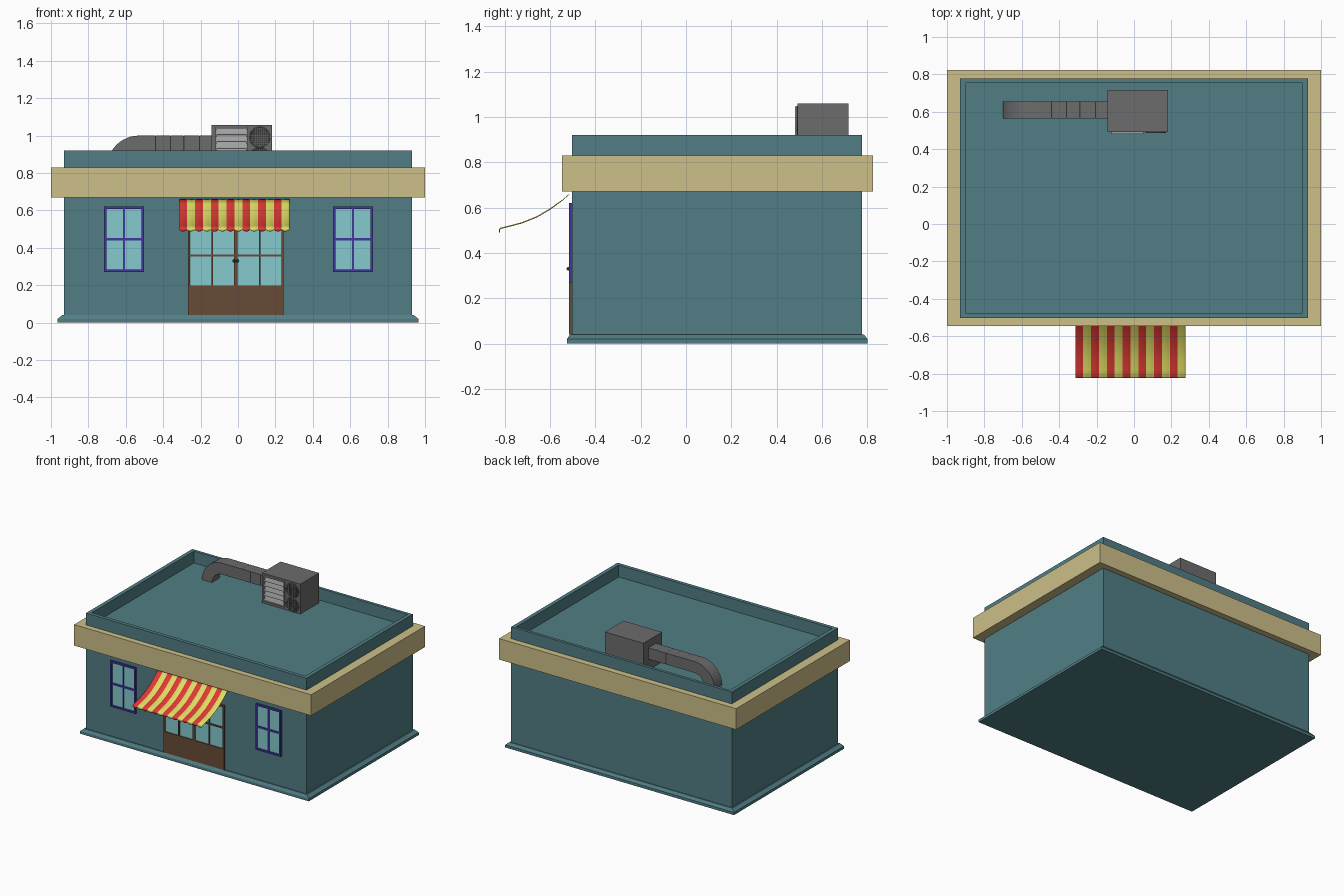
import bpy, bmesh, math
from mathutils import Vector

if "Cube" in bpy.data.objects:
    bpy.data.objects.remove(bpy.data.objects["Cube"])


def mat(name, r, g, b):
    m = bpy.data.materials.new(name)
    m.diffuse_color = [(c / 255) ** 2.2 for c in (r, g, b)] + [1]
    m.use_nodes = True
    m.node_tree.nodes["Principled BSDF"].inputs["Base Color"].default_value = m.diffuse_color
    return m


TEAL = mat("teal", 82, 125, 132)
SAND = mat("sand", 204, 190, 135)
BLUE = mat("blue", 68, 58, 160)
GLASS = mat("glass", 133, 200, 204)
BROWN = mat("brown", 104, 76, 58)
RED = mat("red", 220, 60, 55)
YELLOW = mat("yellow", 222, 220, 100)
GREY = mat("grey", 108, 108, 108)
LIGHT = mat("light_grey", 160, 160, 160)
DARK = mat("dark_grey", 60, 60, 60)


def make(name, verts, faces, *mats):
    me = bpy.data.meshes.new(name)
    me.from_pydata(verts, [], faces)
    ob = bpy.data.objects.new(name, me)
    bpy.context.collection.objects.link(ob)
    for m in mats:
        me.materials.append(m)
    bm = bmesh.new()
    bm.from_mesh(me)
    bmesh.ops.recalc_face_normals(bm, faces=bm.faces)
    bm.to_mesh(me)
    bm.free()
    return ob


def boxes(name, m, *bounds):
    """One object from boxes given as (x0, x1, y0, y1, z0, z1)."""
    v, f = [], []
    for x0, x1, y0, y1, z0, z1 in bounds:
        n = len(v)
        v += [(x, y, z) for z in (z0, z1) for x, y in ((x0, y0), (x1, y0), (x1, y1), (x0, y1))]
        f += [[n + i for i in q] for q in ((3, 2, 1, 0), (4, 5, 6, 7), (0, 1, 5, 4),
                                           (1, 2, 6, 5), (2, 3, 7, 6), (3, 0, 4, 7))]
    return make(name, v, f, m)


def stack(name, m, levels, closed=False):
    """Rectangular rings (half width, y0, y1, z) joined in order, capped or looped."""
    v, f = [], []
    for hx, y0, y1, z in levels:
        v += [(-hx, y0, z), (hx, y0, z), (hx, y1, z), (-hx, y1, z)]
    n = len(levels)
    for k in range(n if closed else n - 1):
        a, b = 4 * k, 4 * ((k + 1) % n)
        f += [(a + i, a + (i + 1) % 4, b + (i + 1) % 4, b + i) for i in range(4)]
    if not closed:
        f += [(3, 2, 1, 0), tuple(range(4 * n - 4, 4 * n))]
    return make(name, v, f, m)


# Walls with plinth, parapet and sunken roof
W = (0.93, -0.503, 0.777)
stack("building_walls", TEAL, [(0.965, -0.525, 0.80, 0), (0.965, -0.525, 0.80, 0.02),
                               (0.94, -0.512, 0.785, 0.04), W + (0.04,), W + (0.92,),
                               (0.90, -0.475, 0.755, 0.92), (0.90, -0.475, 0.755, 0.83)])
# Cornice band
C = (1.0, -0.546, 0.824)
stack("cornice", SAND, [C + (0.67,), C + (0.83,), W + (0.83,), W + (0.67,)], closed=True)

# Windows
for side, x0, x1 in (("left", -0.717, -0.503), ("right", 0.508, 0.722)):
    z0, z1, t, xm = 0.27, 0.62, 0.013, (x0 + x1) / 2
    boxes(side + "_window_glass", GLASS, (x0 + t, x1 - t, -0.507, -0.50, z0 + t, z1 - t))
    boxes(side + "_window_frame", BLUE,
          (x0, x0 + t, -0.517, -0.50, z0, z1), (x1 - t, x1, -0.517, -0.50, z0, z1),
          (x0 + t, x1 - t, -0.517, -0.50, z0, z0 + t), (x0 + t, x1 - t, -0.517, -0.50, z1 - t, z1),
          (xm - 0.005, xm + 0.005, -0.513, -0.50, z0 + t, z1 - t),
          (x0 + t, x1 - t, -0.514, -0.50, 0.438, 0.452))

# Double door
boxes("door_glass", GLASS, (-0.255, 0.232, -0.507, -0.50, 0.20, 0.525))
bars = [(-0.266, 0.242, -0.514, -0.50, 0.04, 0.20), (-0.266, 0.242, -0.517, -0.50, 0.518, 0.532)]
for x, w in ((-0.262, 0.006), (-0.139, 0.004), (-0.012, 0.01), (0.115, 0.004), (0.238, 0.006)):
    bars.append((x - w, x + w, -0.516, -0.50, 0.04 if w > 0.005 else 0.20, 0.525))
bars.append((-0.26, 0.236, -0.515, -0.50, 0.354, 0.364))
boxes("door_frame", BROWN, *bars)
for s in (-1, 1):
    bpy.ops.mesh.primitive_uv_sphere_add(segments=12, ring_count=8, radius=0.008,
                                         location=(-0.012 + s * 0.009, -0.519, 0.33))
    bpy.context.object.name = "door_knob"
    bpy.context.object.data.materials.append(DARK)

# Striped awning: sagging profile swept across, rippled stripe by stripe
prof = [(-0.515, 0.66), (-0.545, 0.633), (-0.60, 0.592), (-0.66, 0.557), (-0.72, 0.533),
        (-0.78, 0.517), (-0.817, 0.508), (-0.823, 0.504), (-0.823, 0.496)]
N, SUB, X0, X1 = 14, 6, -0.314, 0.276
v, f = [], []
for i in range(N * SUB + 1):
    bump = abs(math.sin(math.pi * i / SUB))
    for k, (y, z) in enumerate(prof):
        r = 0.003 * bump * min(1, k / 2)
        drop = 0.009 * bump if k == len(prof) - 1 else 0
        v.append((X0 + (X1 - X0) * i / (N * SUB), y - r * 0.5, z + (r if k < 7 else 0) - drop))
P = len(prof)
for i in range(N * SUB):
    f += [(i * P + k, i * P + k + 1, i * P + P + k + 1, i * P + P + k) for k in range(P - 1)]
awning = make("awning", v, f, RED, YELLOW)
for p in awning.data.polygons:
    p.material_index = (p.index // ((P - 1) * SUB)) % 2
    p.use_smooth = True
thick = awning.modifiers.new("thickness", 'SOLIDIFY')
thick.thickness = 0.002

# Rooftop cooling unit
boxes("cooling_unit", GREY, (-0.142, 0.182, 0.492, 0.716, 0.83, 1.058))
gx0, gx1, gz0, gz1 = -0.12, 0.05, 0.85, 1.045
boxes("grille_frame", LIGHT, (gx0, gx0 + 0.007, 0.48, 0.493, gz0, gz1),
      (gx1 - 0.007, gx1, 0.48, 0.493, gz0, gz1), (gx0, gx1, 0.48, 0.493, gz0, gz0 + 0.006),
      (gx0, gx1, 0.48, 0.493, gz1 - 0.006, gz1))
v, f = [], []
for i in range(5):
    z = gz0 + 0.006 + i * 0.0366
    n = len(v)
    v += [(x, y, zz) for y, zz in ((0.482, z + 0.003), (0.482, z + 0.008), (0.491, z + 0.036))
          for x in (gx0 + 0.007, gx1 - 0.007)]
    f += [(n, n + 1, n + 3, n + 2), (n + 2, n + 3, n + 5, n + 4)]
make("grille_slats", v, f, LIGHT)

# Two fans with mesh guards
for name, cz in (("upper", 0.992), ("lower", 0.882)):
    bpy.ops.mesh.primitive_cylinder_add(vertices=32, radius=0.052, depth=0.004,
                                        location=(0.116, 0.491, cz), rotation=(math.pi / 2, 0, 0))
    bpy.context.object.name = name + "_fan_opening"
    bpy.context.object.data.materials.append(DARK)
    bpy.ops.mesh.primitive_torus_add(major_segments=32, minor_segments=6, major_radius=0.053,
                                     minor_radius=0.003, location=(0.116, 0.49, cz),
                                     rotation=(math.pi / 2, 0, 0))
    bpy.context.object.name = name + "_fan_rim"
    bpy.context.object.data.materials.append(GREY)
    wires = []
    for j in range(-4, 5):
        d = j * 0.011
        h = math.sqrt(0.052 ** 2 - d * d)
        wires.append((0.116 + d - 0.001, 0.116 + d + 0.001, 0.487, 0.489, cz - h, cz + h))
        wires.append((0.116 - h, 0.116 + h, 0.487, 0.489, cz + d - 0.001, cz + d + 0.001))
    boxes(name + "_fan_guard", GREY, *wires)

# Square duct: sections (centre, outward direction, half size) along a straight run and an elbow
path = [(Vector((-0.14, 0.957)), Vector((0, 1)), 0.043)]
for x in (-0.205, -0.29, -0.36, -0.44):
    for dx, h in ((0.003, 0.043), (0, 0.041), (-0.003, 0.043)):
        path.append((Vector((x + dx, 0.957)), Vector((0, 1)), h))
R = 0.127
for i in range(13):
    a = math.pi / 2 * i / 12
    d = Vector((-math.sin(a), math.cos(a)))
    path.append((Vector((-0.53, 0.83)) + d * R, d, 0.043))
v, f = [], []
for c, d, h in path:
    for s, y in ((-1, -1), (1, -1), (1, 1), (-1, 1)):
        q = c + d * s * h
        v.append((q.x, 0.61 + y * (h + 0.003), q.y))
for k in range(len(path) - 1):
    f += [(4 * k + i, 4 * k + (i + 1) % 4, 4 * k + 4 + (i + 1) % 4, 4 * k + 4 + i) for i in range(4)]
f += [(3, 2, 1, 0), tuple(range(len(v) - 4, len(v)))]
make("duct", v, f, GREY)
